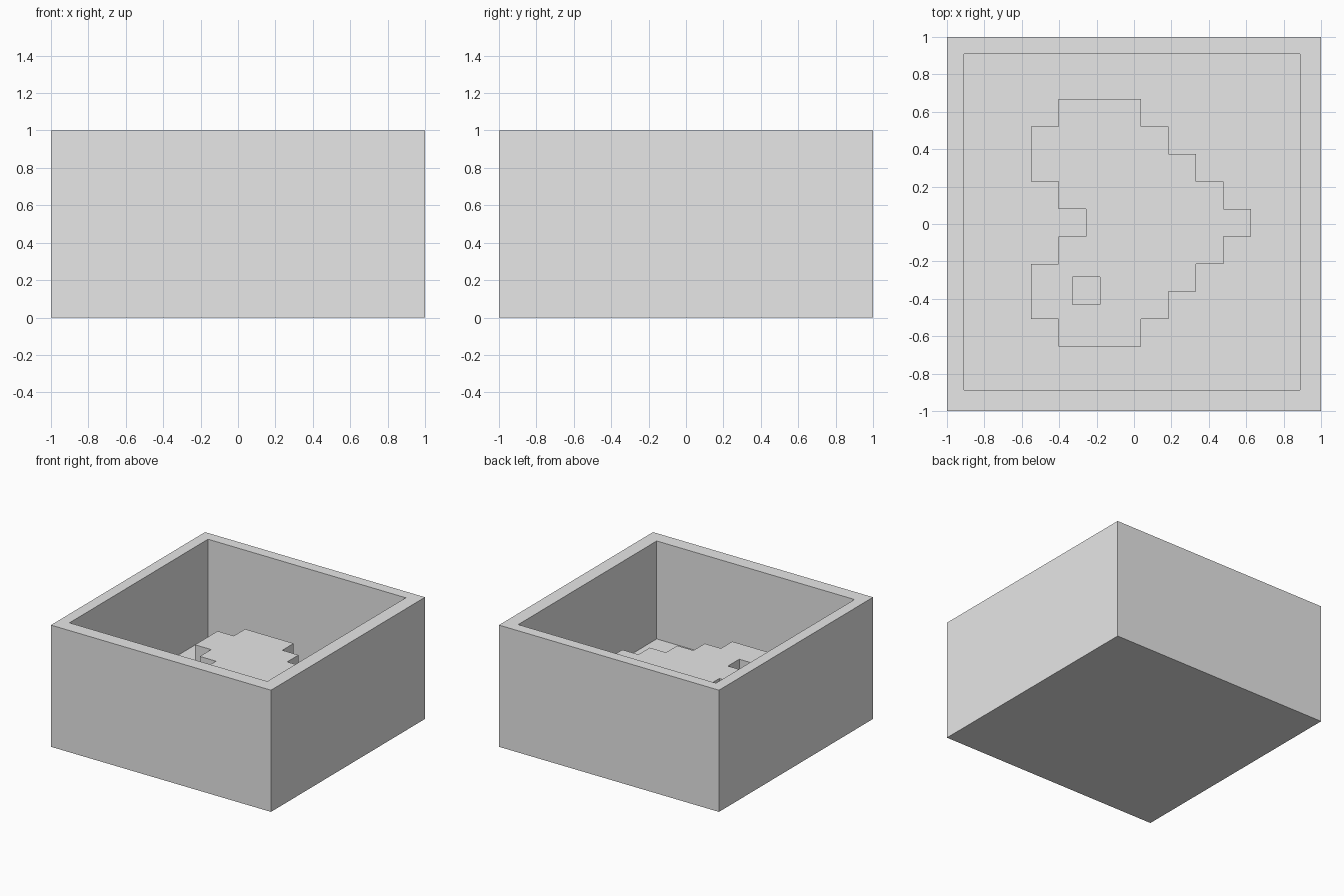
import bpy
import bmesh

# Remove the default cube
cube = bpy.data.objects.get("Cube")
if cube:
    bpy.data.objects.remove(cube, do_unlink=True)

grey = bpy.data.materials.new("plain_grey")
grey.use_nodes = True
grey.diffuse_color = (0.8, 0.8, 0.8, 1)
grey.node_tree.nodes["Principled BSDF"].inputs["Base Color"].default_value = (0.8, 0.8, 0.8, 1)

FLOOR, RELIEF_TOP = 0.195, 0.49
CELL = 0.147


def prism(name, outline, z0, z1):
    """Extrude a flat outline straight up from z0 to z1."""
    bm = bmesh.new()
    face = bm.faces.new([bm.verts.new((x, y, z0)) for x, y in outline])
    out = bmesh.ops.extrude_face_region(bm, geom=[face])
    top = [v for v in out["geom"] if isinstance(v, bmesh.types.BMVert)]
    bmesh.ops.translate(bm, verts=top, vec=(0, 0, z1 - z0))
    bmesh.ops.recalc_face_normals(bm, faces=bm.faces)
    mesh = bpy.data.meshes.new(name)
    bm.to_mesh(mesh)
    bm.free()
    mesh.materials.append(grey)
    obj = bpy.data.objects.new(name, mesh)
    bpy.context.collection.objects.link(obj)
    return obj


def rect(x0, x1, y0, y1):
    return [(x0, y0), (x1, y0), (x1, y1), (x0, y1)]


def combine(target, tool, operation):
    """Apply a boolean and discard the tool object."""
    tool.hide_render = True
    mod = target.modifiers.new(operation.lower(), "BOOLEAN")
    mod.operation = operation
    mod.solver = "EXACT"
    mod.object = tool
    bpy.context.view_layer.objects.active = target
    bpy.ops.object.modifier_apply(modifier=mod.name)
    bpy.data.objects.remove(tool, do_unlink=True)


# Stepped heart outline: one (left, right) span in cells per row, mirrored
half = [(1, 4), (0, 5), (0, 6), (1, 7)]
rows = half + [(2, 8)] + half[::-1]
left_side, right_side = [], []
for i, (a, b) in enumerate(rows):
    for y in (0.668 - i * CELL, 0.668 - (i + 1) * CELL):
        for side, col in ((left_side, a), (right_side, b)):
            point = (-0.55 + col * CELL, y)
            # Equal neighbouring spans share one straight edge
            if len(side) > 1 and side[-1][0] == side[-2][0] == point[0]:
                side.pop()
            if not side or side[-1] != point:
                side.append(point)
heart = right_side + left_side[::-1]

# Open box with its cavity, raised heart and square pit
box = prism("open_box", rect(-1, 1, -1, 1), 0, 1)
combine(box, prism("cavity", rect(-0.91, 0.888, -0.888, 0.91), FLOOR, 1.2), "DIFFERENCE")
combine(box, prism("raised_heart", heart, FLOOR / 2, RELIEF_TOP), "UNION")
combine(box, prism("square_pit", rect(-0.33, -0.183, -0.43, -0.283), FLOOR, 0.7), "DIFFERENCE")
